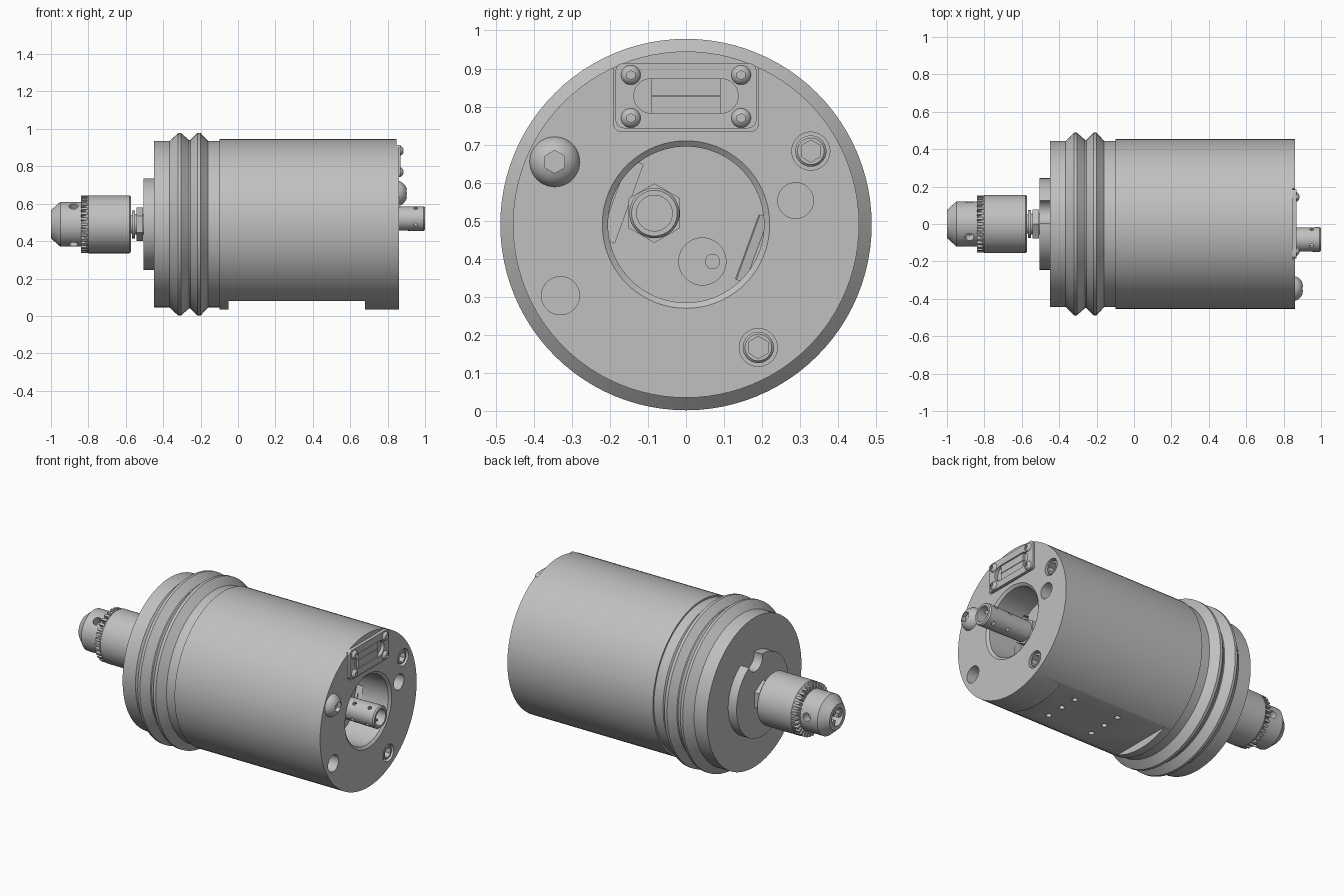
import bpy, bmesh, math
from mathutils import Vector, Matrix

old = bpy.data.objects.get("Cube")
if old:
    bpy.data.objects.remove(old, do_unlink=True)

AXIS = 0.49  # height of the main axis
X = Vector((1, 0, 0))

grey = bpy.data.materials.new("machined_grey")
grey.use_nodes = True
grey.diffuse_color = (0.53, 0.53, 0.53, 1)
grey.node_tree.nodes["Principled BSDF"].inputs["Base Color"].default_value = grey.diffuse_color


def finish(name, bm):
    bmesh.ops.recalc_face_normals(bm, faces=bm.faces)
    mesh = bpy.data.meshes.new(name)
    bm.to_mesh(mesh)
    bm.free()
    obj = bpy.data.objects.new(name, mesh)
    bpy.context.collection.objects.link(obj)
    mesh.materials.append(grey)
    return obj


def lathe(name, profile, y=0, z=AXIS, n=96):
    """Revolve (x, radius) points about a line parallel to x."""
    bm = bmesh.new()
    vs = [bm.verts.new((x, r, 0)) for x, r in profile]
    es = [bm.edges.new(p) for p in zip(vs, vs[1:])]
    bmesh.ops.spin(bm, geom=vs + es, cent=(0, 0, 0), axis=X, steps=n, angle=math.tau)
    bmesh.ops.remove_doubles(bm, verts=bm.verts, dist=1e-5)
    bmesh.ops.translate(bm, verts=bm.verts, vec=(0, y, z))
    return finish(name, bm)


def rod(name, centre, r, length, axis=X, n=32):
    """Cylinder or prism about any axis."""
    bm = bmesh.new()
    turn = Vector(axis).to_track_quat('Z', 'Y').to_matrix().to_4x4()
    bmesh.ops.create_cone(bm, cap_ends=True, segments=n, radius1=r, radius2=r, depth=length,
                          matrix=Matrix.Translation(centre) @ turn)
    return finish(name, bm)


def slab(name, centre, size, corner=0, turn=Matrix.Identity(4)):
    """Box whose edges along x can be rounded."""
    bm = bmesh.new()
    bmesh.ops.create_cube(bm, size=1)
    bmesh.ops.scale(bm, verts=bm.verts, vec=size)
    if corner:
        long = [e for e in bm.edges if abs((e.verts[0].co - e.verts[1].co).x) > 1e-4]
        bmesh.ops.bevel(bm, geom=long, offset=corner, segments=8, profile=0.5, affect='EDGES')
    bmesh.ops.transform(bm, verts=bm.verts, matrix=Matrix.Translation(centre) @ turn)
    return finish(name, bm)


def cut(obj, *cutters):
    for c in cutters:
        mod = obj.modifiers.new("cut", 'BOOLEAN')
        mod.operation = 'DIFFERENCE'
        mod.solver = 'EXACT'
        mod.object = c
        bpy.context.view_layer.objects.active = obj
        bpy.ops.object.modifier_apply(modifier=mod.name)
        bpy.data.objects.remove(c, do_unlink=True)


def around(r, angle, x):
    return Vector((x, r * math.cos(angle), AXIS + r * math.sin(angle)))


# Main housing with rear bore, underside flat and connector recess
housing = lathe("housing", [(-0.1, 0), (-0.1, 0.455), (0.86, 0.455), (0.86, 0)])
cut(housing,
    lathe("bore", [(0.65, 0), (0.65, 0.205), (0.848, 0.205), (0.86, 0.22), (0.9, 0.22), (0.9, 0)]),
    slab("underside_flat", (0.315, 0, -0.02), (0.73, 1, 0.2)),
    slab("connector_recess", (0.898, 0, 0.87), (0.1, 0.38, 0.27), 0.02))
# Blind holes in the rear face, then the screw counterbores
for y, z, r in [(-0.33, 0.303, 0.05), (0.288, 0.553, 0.047), (0.328, 0.683, 0.05), (0.19, 0.167, 0.05)]:
    cut(housing, rod("rear_hole", (0.83, y, z), r, 0.2, n=48))
# Bore floor: small pocket, straight step and sloped step
tilt = Matrix.Rotation(math.radians(-20), 4, 'X')
slope = tilt @ Matrix.Rotation(math.radians(25), 4, 'Z')
side = tilt @ Vector((0, 1, 0))
hub = Vector((0.64, 0, AXIS))
cut(housing,
    rod("floor_pocket", (0.64, 0.043, 0.393), 0.062, 0.16, n=48),
    slab("step_left", hub - side * 0.18, (0.06, 0.04, 0.22), 0, tilt),
    slab("step_right", hub + side * 0.18, (0.08, 0.024, 0.18), 0, slope))
# Mounting holes in the underside flat
for x in (0.21, 0.51):
    for y in (-0.11, 0, 0.11):
        cut(housing, rod("mount_hole", (x, y, 0.1), 0.016, 0.12, (0, 0, 1), 20))

# Front cap with two pointed sealing ribs
lathe("ribbed_cap", [(-0.45, 0), (-0.45, 0.445), (-0.365, 0.445), (-0.32, 0.488), (-0.305, 0.488),
                     (-0.262, 0.45), (-0.255, 0.45), (-0.217, 0.488), (-0.2, 0.488),
                     (-0.16, 0.445), (-0.09, 0.445), (-0.09, 0)])

# Nose flange with a scalloped notch
flange = lathe("nose_flange", [(-0.505, 0), (-0.505, 0.245), (-0.44, 0.245), (-0.44, 0)])
cut(flange, rod("notch", (-0.5, 0.065, AXIS + 0.23), 0.065, 0.1, n=48))

# Spindle with collar and hex nut
lathe("spindle", [(-0.6, 0), (-0.6, 0.05), (-0.568, 0.05), (-0.568, 0.075), (-0.55, 0.075),
                  (-0.55, 0.055), (-0.49, 0.055), (-0.49, 0)], n=48)
rod("spindle_nut", (-0.525, 0, AXIS), 0.09, 0.035, n=6)

# Drill chuck: hollow nose, key holes, jaws and toothed sleeve
nose = lathe("chuck_nose", [(-0.84, 0), (-0.86, 0.052), (-1, 0.052), (-1, 0.075), (-0.95, 0.12),
                            (-0.8, 0.12), (-0.8, 0)], n=64)
for deg in (6, 126, 246):
    a = math.radians(deg)
    p = around(0.11, a, -0.88)
    cut(nose, rod("key_hole", p, 0.024, 0.08, p - Vector((-0.88, 0, AXIS)), 24))
    jaw = slab("chuck_jaw", around(0.038, a + 1, -0.91), (0.16, 0.036, 0.026), 0,
               Matrix.Rotation(a + 1, 4, 'X'))
lathe("chuck_sleeve", [(-0.835, 0), (-0.835, 0.122), (-0.81, 0.148), (-0.8, 0.155), (-0.58, 0.155),
                       (-0.573, 0.148), (-0.573, 0)], n=64)
for i in range(32):
    a = math.tau * i / 32
    slab("sleeve_tooth", around(0.137, a, -0.822), (0.034, 0.032, 0.014), 0, Matrix.Rotation(a, 4, 'X'))

# Rear tube with cross holes, held by a hex nut on the bore floor
TY, TZ = -0.083, 0.52
tube = lathe("rear_tube", [(0.64, 0), (0.64, 0.06), (0.992, 0.066), (1, 0.06), (1, 0.047),
                           (0.75, 0.047), (0.75, 0)], TY, TZ, 48)
for x in (0.85, 0.95):
    for a in (0.55, 2.1):
        cut(tube, rod("cross_hole", (x, TY, TZ), 0.011, 0.2, (0, math.cos(a), math.sin(a)), 16))
rod("tube_nut", (0.675, TY, TZ), 0.078, 0.06, n=6)
rod("floor_pin", (0.61, 0.07, 0.393), 0.02, 0.1)


def hex_screw(name, y, z, r, base, top, key, dome):
    """Round head with a hexagonal key socket."""
    h = top - base
    rim = [(top - h * (1 - math.cos(t)), r * math.sin(t)) for t in (1.4, 1.2, 1.0, 0.8, 0.6, 0.4)] if dome \
        else [(top - 0.006, r), (top, r - 0.006)]
    head = lathe(name, [(base, 0), (base, r)] + rim + [(top, 0)], y, z, 40)
    cut(head, rod("socket", (top, y, z), key, h, n=6))


# Rear screws
hex_screw("button_screw", -0.345, 0.655, 0.067, 0.85, 0.907, 0.03, True)
for y, z in [(0.328, 0.683), (0.19, 0.167)]:
    hex_screw("cap_screw", y, z, 0.041, 0.72, 0.855, 0.029, False)

# Connector plate with rounded slot, split insert and corner screws
plate = slab("connector_plate", (0.857, 0, 0.829), (0.022, 0.37, 0.172), 0.022)
cut(plate, slab("slot", (0.857, 0, 0.828), (0.1, 0.274, 0.09), 0.0445))
for s in (-1, 1):
    slab("slot_insert", (0.853, 0, 0.828 + s * 0.0235), (0.014, 0.184, 0.044))
    for z in (0.77, 0.883):
        hex_screw("plate_screw", s * 0.145, z, 0.027, 0.86, 0.886, 0.012, True)

# Smooth shading with sharp edges kept
for obj in bpy.context.collection.objects:
    if obj.type == 'MESH' and grey.name in obj.data.materials:
        bpy.ops.object.select_all(action='DESELECT')
        obj.select_set(True)
        bpy.context.view_layer.objects.active = obj
        bpy.ops.object.shade_smooth_by_angle(angle=math.radians(25))
